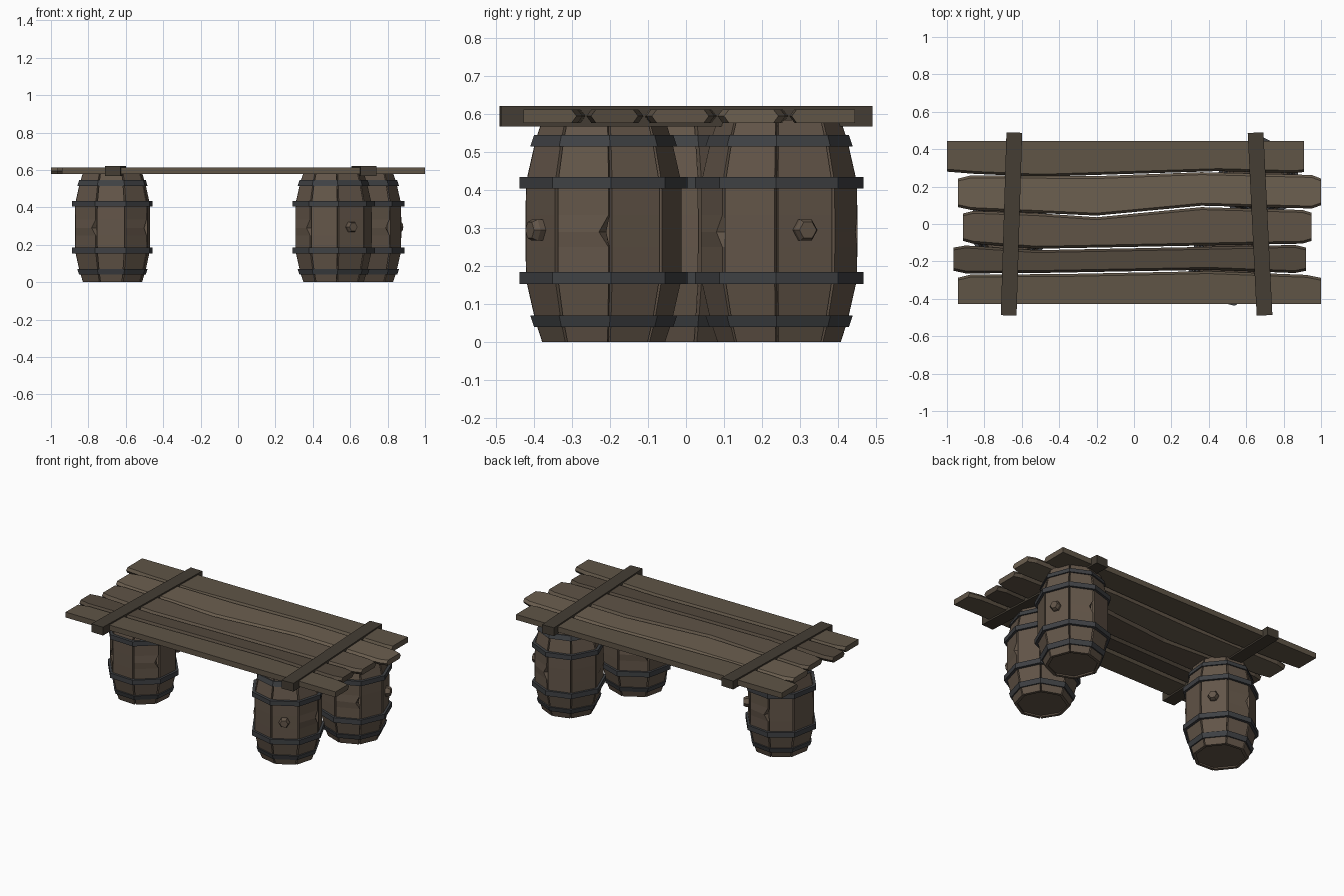
import bpy, bmesh
from math import radians, cos, sin
from mathutils import Matrix

if "Cube" in bpy.data.objects:
    bpy.data.objects.remove(bpy.data.objects["Cube"])


def mat(name, rgb):
    m = bpy.data.materials.new(name)
    m.diffuse_color = (*rgb, 1)
    m.use_nodes = True
    m.node_tree.nodes["Principled BSDF"].inputs["Base Color"].default_value = m.diffuse_color
    return m


WOOD = mat("barrel_wood", (0.125, 0.092, 0.066))
PLANK = [mat("plank_wood_%d" % i, c) for i, c in enumerate([
    (0.115, 0.09, 0.062), (0.15, 0.115, 0.08), (0.115, 0.088, 0.062),
    (0.085, 0.065, 0.046), (0.115, 0.09, 0.062)])]
DARK = mat("dark_wood", (0.058, 0.047, 0.034))
IRON = mat("iron", (0.05, 0.053, 0.058))


def finish(bm, name, material):
    bmesh.ops.recalc_face_normals(bm, faces=bm.faces)
    me = bpy.data.meshes.new(name)
    bm.to_mesh(me)
    bm.free()
    ob = bpy.data.objects.new(name, me)
    me.materials.append(material)
    bpy.context.collection.objects.link(ob)
    return ob


def loft(bm, rings, closed=False):
    """Join rings of points with quads; cap the ends or close the loop."""
    vs = [[bm.verts.new(p) for p in r] for r in rings]
    n = len(vs[0])
    pairs = list(zip(vs, vs[1:])) + ([(vs[-1], vs[0])] if closed else [])
    for a, b in pairs:
        for i in range(n):
            j = (i + 1) % n
            bm.faces.new((a[i], a[j], b[j], b[i]))
    if not closed:
        bm.faces.new(vs[0])
        bm.faces.new(vs[-1])


def polar(r, deg, z):
    return (r * cos(radians(deg)), r * sin(radians(deg)), z)


# Barrel data: uneven stave seams (degrees from the bung) and side profile
SEAMS = [-22, 24, 66, 108, 155, 207, 251, 295]
PROFILE = [(0, .162), (.055, .18), (.165, .205), (.25, .206), (.29, .206),
           (.335, .206), (.42, .205), (.53, .18), (.585, .162)]
CHIPS = {1: 1, 4: 1, 6: 1}          # staves with a chipped far edge
BANDS = [(.04, .07, .184, .194), (.153, .185, .222, .222),
         (.405, .435, .222, .222), (.515, .545, .194, .184)]


def barrel(name, x, y, turn):
    parts = []
    # staves, with a V-shaped gap between neighbours
    bm = bmesh.new()
    for i, a in enumerate(SEAMS):
        b = SEAMS[(i + 1) % len(SEAMS)]
        b += 360 if b < a else 0
        rings = []
        for z, r in PROFILE:
            chip = 7 if z == .29 and i in CHIPS else 0
            rings.append([polar(r, a + 1.3, z), polar(r, b - 1.3 - chip, z),
                          polar(r - .018, b - chip * .4, z), polar(r - .018, a, z)])
        loft(bm, rings)
    parts.append(finish(bm, name + "_staves", WOOD))
    # recessed heads
    bm = bmesh.new()
    for z0, z1 in ((.012, .025), (.56, .572)):
        loft(bm, [[polar(.152, a, z) for a in SEAMS] for z in (z0, z1)])
    parts.append(finish(bm, name + "_heads", WOOD))
    # iron bands
    bm = bmesh.new()
    for z0, z1, r0, r1 in BANDS:
        loft(bm, [[polar(r, a, z) for a in SEAMS] for r, z in
                  ((r0, z0), (r1, z1), (r1 - .025, z1), (r0 - .025, z0))], closed=True)
    parts.append(finish(bm, name + "_bands", IRON))
    # six-sided bung
    bm = bmesh.new()
    rings = []
    for d, r in ((.17, .032), (.207, .032), (.222, .024)):
        rings.append([(d, r * cos(radians(60 * k)), .295 + r * sin(radians(60 * k)))
                      for k in range(6)])
    loft(bm, rings)
    parts.append(finish(bm, name + "_bung", WOOD))
    for ob in parts:
        ob.location = (x, y, 0)
        ob.rotation_euler.z = radians(turn)


barrel("front_right_barrel", .51, -.217, -61)
barrel("back_right_barrel", .667, .245, 20)
barrel("left_barrel", -.67, -.02, 38)

# Planks: stations of (x, low y, high y); inner edges come to a ridge
PLANKS = [
    [(-1, .28, .445), (-.85, .268, .445), (-.5, .253, .445), (.45, .283, .445),
     (.86, .272, .445), (.91, .278, .445)],
    [(-.94, .09, .243), (-.87, .075, .26), (-.2, .045, .256), (.36, .098, .277),
     (.95, .083, .262), (1, .1, .243)],
    [(-.915, -.09, .056), (-.86, -.105, .07), (-.52, -.132, .058), (-.2, -.126, .036),
     (.36, -.115, .09), (.9, -.105, .075), (.95, -.09, .06)],
    [(-.965, -.25, -.126), (-.9, -.264, -.115), (-.52, -.262, -.14),
     (.4, -.245, -.122), (.86, -.262, -.112), (.92, -.25, -.126)],
    [(-.94, -.427, -.287), (-.87, -.427, -.27), (-.4, -.427, -.268),
     (.4, -.427, -.252), (.92, -.427, -.272), (1, -.427, -.288)],
]
ZB, ZM, ZT = .577, .595, .612
for i, stations in enumerate(PLANKS):
    lo = 0 if i == 4 else .013
    hi = 0 if i == 0 else .013
    bm = bmesh.new()
    loft(bm, [[(x, a + lo, ZB), (x, a, ZM), (x, a + lo, ZT),
               (x, b - hi, ZT), (x, b, ZM), (x, b - hi, ZB)] for x, a, b in stations])
    finish(bm, "top_plank_%d" % (i + 1), PLANK[i])

# Cross battens, each slightly skewed
for name, xb, xf in (("left_batten", -.64, -.67), ("right_batten", .65, .698)):
    bm = bmesh.new()
    bmesh.ops.create_cube(bm, size=1, matrix=Matrix.Diagonal((.084, .978, .054, 1)))
    ob = finish(bm, name, DARK)
    ob.location = ((xb + xf) / 2, 0, .594)
    ob.rotation_euler.z = (xf - xb) / .98
